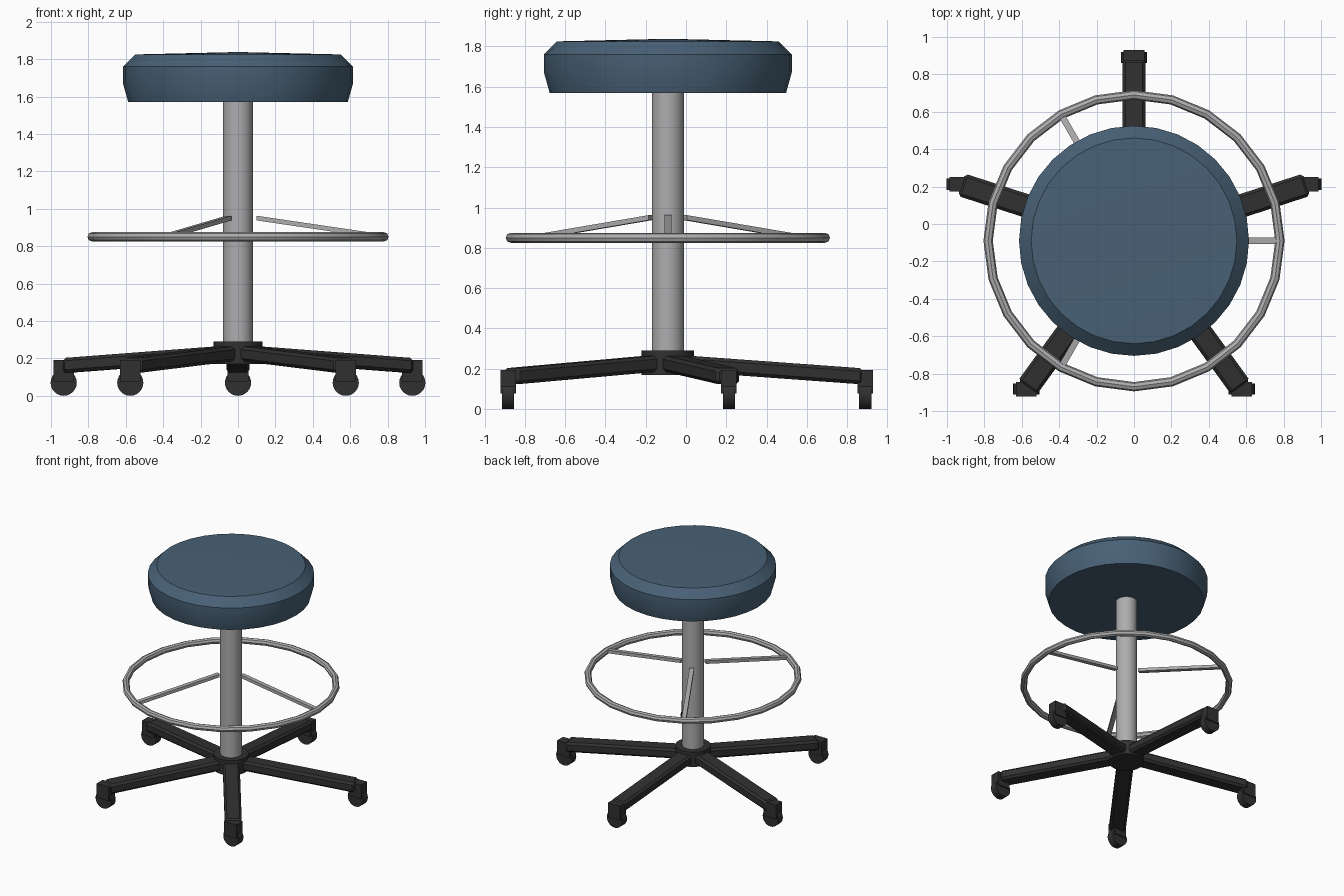
import bpy, bmesh
from math import sin, cos, pi, radians
from mathutils import Matrix, Vector

cube = bpy.data.objects.get("Cube")
if cube:
    bpy.data.objects.remove(cube, do_unlink=True)

CENTRE = Vector((0, -0.09, 0))


def material(name, rgb):
    m = bpy.data.materials.new(name)
    m.diffuse_color = (*rgb, 1)
    m.use_nodes = True
    bsdf = next(n for n in m.node_tree.nodes if n.type == 'BSDF_PRINCIPLED')
    bsdf.inputs["Base Color"].default_value = (*rgb, 1)
    return m


BLUE = material("blue upholstery", (0.065, 0.12, 0.18))
STEEL = material("brushed steel", (0.42, 0.42, 0.43))
BLACK = material("black plastic", (0.03, 0.03, 0.03))


def finish(name, bm, mat, smooth=None):
    bmesh.ops.recalc_face_normals(bm, faces=bm.faces)
    me = bpy.data.meshes.new(name)
    bm.to_mesh(me)
    bm.free()
    me.materials.append(mat)
    ob = bpy.data.objects.new(name, me)
    bpy.context.collection.objects.link(ob)
    if smooth:
        bpy.ops.object.select_all(action='DESELECT')
        ob.select_set(True)
        bpy.context.view_layer.objects.active = ob
        bpy.ops.object.shade_smooth_by_angle(angle=radians(smooth))
    return ob


def lathe(name, profile, mat, sides=32, closed=False):
    """Spin a (radius, z) profile round the stool's centre line."""
    bm = bmesh.new()
    verts = [bm.verts.new((r, 0, z)) for r, z in profile]
    edges = [bm.edges.new(p) for p in zip(verts, verts[1:])]
    if closed:
        edges.append(bm.edges.new((verts[-1], verts[0])))
    bmesh.ops.spin(bm, geom=verts + edges, axis=(0, 0, 1), cent=(0, 0, 0),
                   angle=2 * pi, steps=sides)
    bmesh.ops.remove_doubles(bm, verts=bm.verts, dist=0.0005)
    bmesh.ops.translate(bm, verts=bm.verts, vec=CENTRE)
    return finish(name, bm, mat, 25)


def beam(name, angle, r0, z0, r1, z1, width, height, mat, bevel=0):
    """Sloping bar running outwards from the centre line."""
    bm = bmesh.new()
    bmesh.ops.create_cube(bm, size=1)
    for v in bm.verts:
        r, z = (r0, z0) if v.co.x < 0 else (r1, z1)
        v.co = Vector((r, v.co.y * width, z + v.co.z * height))
    if bevel:
        bmesh.ops.bevel(bm, geom=bm.edges[:], offset=bevel, segments=1, affect='EDGES')
    bm.transform(Matrix.Translation(CENTRE) @ Matrix.Rotation(angle, 4, 'Z'))
    return finish(name, bm, mat)


# Cushion and column
lathe("seat", [(0, 1.57), (0.587, 1.57), (0.615, 1.67), (0.615, 1.76),
               (0.55, 1.825), (0, 1.838)], BLUE)
lathe("column", [(0, 0.25), (0.08, 0.25), (0.08, 1.58), (0, 1.58)], STEEL)

# Foot ring with three sloping spokes
tube = [(0.78 + 0.025 * cos(k * pi / 4), 0.85 + 0.025 * sin(k * pi / 4)) for k in range(8)]
lathe("foot_ring", tube, STEEL, 24, closed=True)
for i in range(3):
    beam(f"ring_spoke_{i + 1}", i * 2 * pi / 3, 0.1, 0.95, 0.78, 0.85, 0.034, 0.025, STEEL)

# Five-legged base
lathe("base_hub", [(0, 0.17), (0.13, 0.17), (0.13, 0.29), (0, 0.29)], BLACK)
for i in range(5):
    a = radians(90 + 72 * i)
    beam(f"base_leg_{i + 1}", a, 0.03, 0.23, 0.97, 0.162, 0.125, 0.08, BLACK, 0.016)
    foot = CENTRE + Vector((cos(a), sin(a), 0)) * 0.98

    # Caster wheel, rolling sideways
    bm = bmesh.new()
    bmesh.ops.create_cone(bm, cap_ends=True, segments=24, radius1=0.07, radius2=0.07, depth=0.06)
    bm.transform(Matrix.Translation(foot + Vector((0, 0, 0.07))) @ Matrix.Rotation(pi / 2, 4, 'X'))
    finish(f"caster_wheel_{i + 1}", bm, BLACK, 30)

    # Caster housing
    bm = bmesh.new()
    bmesh.ops.create_cube(bm, size=1)
    bm.transform(Matrix.Translation(foot + Vector((0, 0, 0.135)))
                 @ Matrix.Diagonal((0.11, 0.078, 0.115, 1)))
    finish(f"caster_housing_{i + 1}", bm, BLACK)
